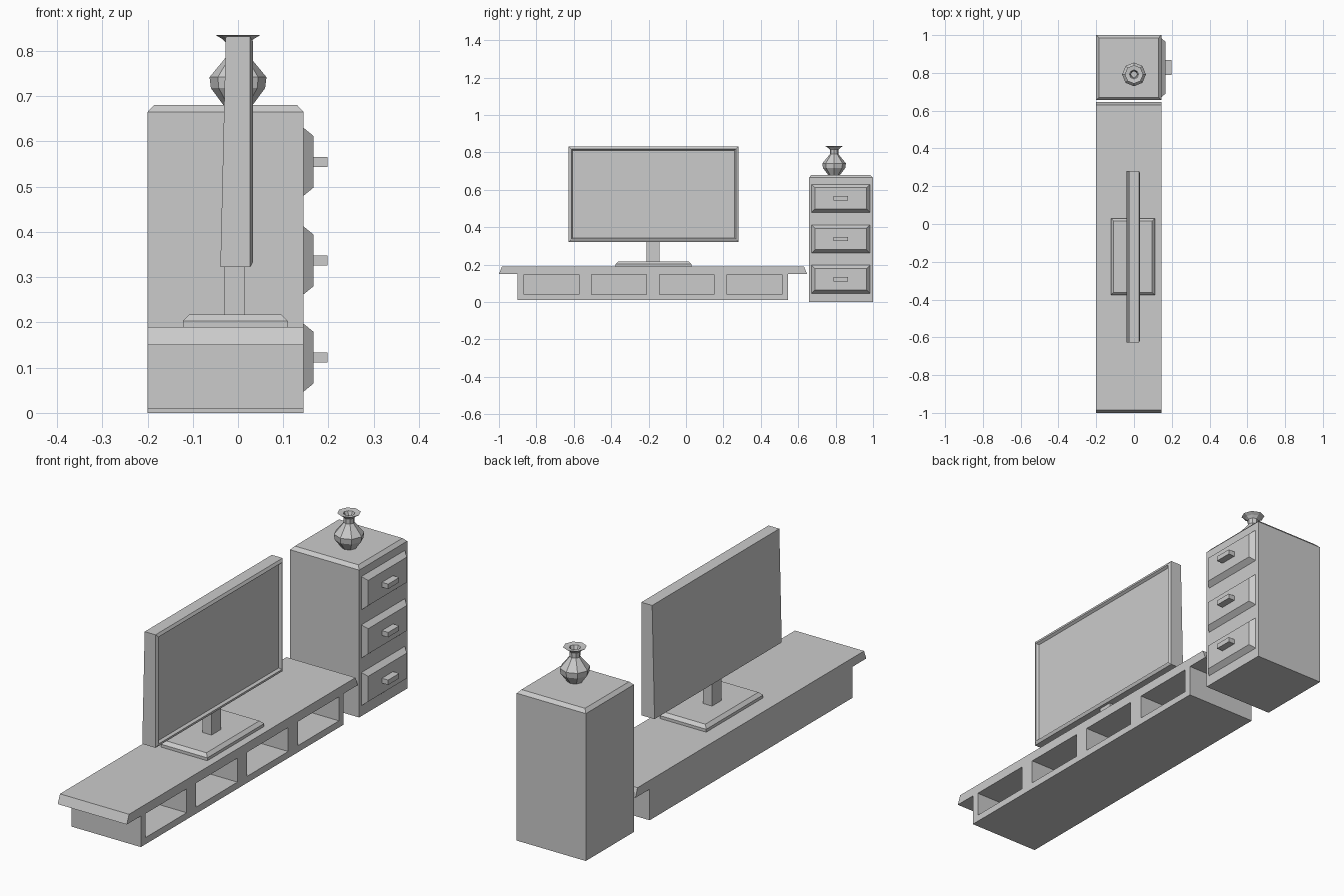
import bpy, bmesh, math

cube = bpy.data.objects.get("Cube")
if cube:
    bpy.data.objects.remove(cube, do_unlink=True)

grey = bpy.data.materials.new("matte_grey")
grey.use_nodes = True
COLOUR = (0.6, 0.6, 0.6, 1)
grey.diffuse_color = COLOUR
grey.node_tree.nodes["Principled BSDF"].inputs["Base Color"].default_value = COLOUR


def finish(name, bm):
    bmesh.ops.recalc_face_normals(bm, faces=bm.faces)
    mesh = bpy.data.meshes.new(name)
    bm.to_mesh(mesh)
    bm.free()
    mesh.materials.append(grey)
    obj = bpy.data.objects.new(name, mesh)
    bpy.context.collection.objects.link(obj)
    return obj


def loft(name, rings):
    """Join equal point loops into a closed solid."""
    bm = bmesh.new()
    loops = [[bm.verts.new(p) for p in ring] for ring in rings]
    n = len(loops[0])
    for a, b in zip(loops, loops[1:]):
        for i in range(n):
            j = (i + 1) % n
            bm.faces.new((a[i], a[j], b[j], b[i]))
    bm.faces.new(loops[0][::-1])
    bm.faces.new(loops[-1])
    return finish(name, bm)


def flat_ring(x, y, z, inset_x=0, inset_y=0):
    (x0, x1), (y0, y1) = x, y
    x0, x1, y0, y1 = x0 + inset_x, x1 - inset_x, y0 + inset_y, y1 - inset_y
    return [(x0, y0, z), (x1, y0, z), (x1, y1, z), (x0, y1, z)]


def upright_ring(x, y, z, inset=0):
    y0, y1, z0, z1 = y[0] + inset, y[1] - inset, z[0] + inset, z[1] - inset
    return [(x, y0, z0), (x, y1, z0), (x, y1, z1), (x, y0, z1)]


def box(name, x, y, z):
    return loft(name, [flat_ring(x, y, z[0]), flat_ring(x, y, z[1])])


DEPTH = (-0.2, 0.145)

# Low bench: overhanging top with sloped ends
loft("bench_top", [flat_ring(DEPTH, (-1, 0.647), 0.15),
                   flat_ring(DEPTH, (-1, 0.647), 0.19, 0, 0.016)])

# Bench body with four open compartments
body = box("bench_body", DEPTH, (-0.9, 0.545), (0.01, 0.15))
for i in range(4):
    start = -0.867 + i * 0.362
    cutter = box("compartment_cutter", (-0.17, 0.2), (start, start + 0.294), (0.04, 0.148))
    cutter.hide_render = True
    cut = body.modifiers.new("compartment", "BOOLEAN")
    cut.object = cutter
    cut.solver = "EXACT"
    bpy.context.view_layer.objects.active = body
    bpy.ops.object.modifier_apply(modifier=cut.name)
    bpy.data.objects.remove(cutter, do_unlink=True)

# Tall cabinet with chamfered top
side = (0.657, 1.0)
loft("cabinet", [flat_ring(DEPTH, side, 0), flat_ring(DEPTH, side, 0.665),
                 flat_ring(DEPTH, side, 0.68, 0.014, 0.014)])

# Drawers with bevelled fronts and bar handles
for label, z in (("lower", 0.122), ("middle", 0.337), ("upper", 0.555)):
    y, height = (0.672, 0.983), (z - 0.075, z + 0.075)
    loft(label + "_drawer", [upright_ring(0.145, y, height),
                             upright_ring(0.167, y, height, 0.018)])
    box(label + "_handle", (0.167, 0.198), (0.788, 0.867), (z - 0.011, z + 0.011))

# Screen stand
foot_x, foot_y = (-0.122, 0.11), (-0.376, 0.03)
loft("stand_foot", [flat_ring(foot_x, foot_y, 0.19), flat_ring(foot_x, foot_y, 0.203),
                    flat_ring(foot_x, foot_y, 0.217, 0.014, 0.014)])
box("stand_neck", (-0.03, 0.015), (-0.21, -0.143), (0.217, 0.335))

# Screen: tapered back, bevelled frame and recessed panel
wide, tall = (-0.627, 0.28), (0.322, 0.832)
back = [(x + 0.012 * (z > 0.5), y, z) for x, y, z in upright_ring(-0.039, wide, tall)]
loft("screen", [back, upright_ring(0.027, wide, tall),
                upright_ring(0.033, wide, tall, 0.011),
                upright_ring(0.033, wide, tall, 0.014),
                upright_ring(0.022, wide, tall, 0.021)])

# Faceted vase with flared lip and hollow neck
profile = [(0.032, 0.68), (0.06, 0.718), (0.063, 0.742), (0.034, 0.777), (0.022, 0.792),
           (0.023, 0.815), (0.034, 0.826), (0.049, 0.835), (0.024, 0.832),
           (0.017, 0.815), (0.016, 0.77)]
turns = [math.tau * k / 8 for k in range(8)]
loft("vase", [[(r * math.cos(t), 0.792 + r * math.sin(t), z) for t in turns]
              for r, z in profile])
